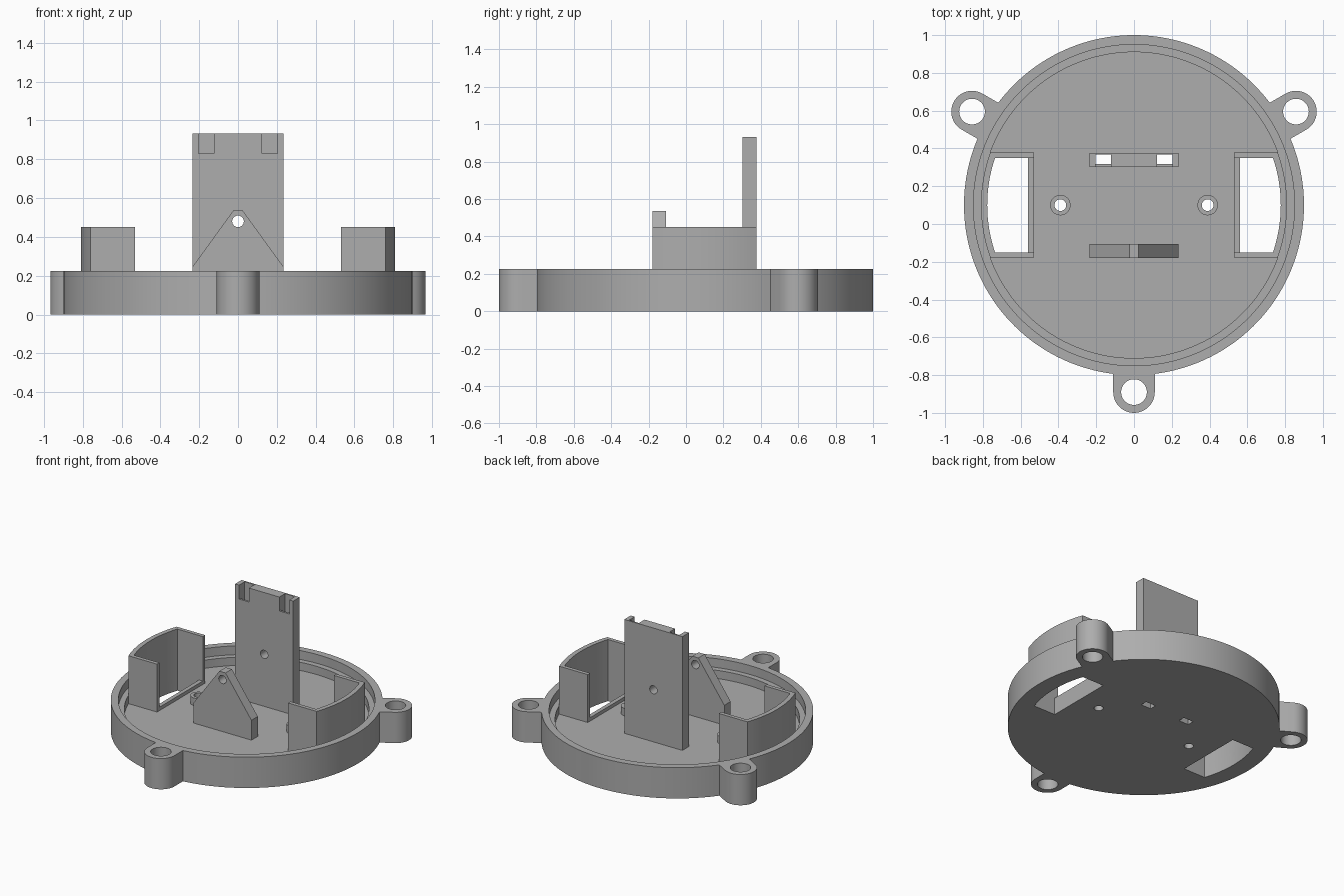
import bpy, bmesh, math
from mathutils import Matrix

if "Cube" in bpy.data.objects:
    bpy.data.objects.remove(bpy.data.objects["Cube"])

CY = 0.1                      # centre of the round base in y
RIM_Z, LEDGE_Z, FLOOR_Z = 0.225, 0.16, 0.10

grey = bpy.data.materials.new("plain grey")
grey.diffuse_color = (0.42, 0.42, 0.42, 1)
grey.use_nodes = True
grey.node_tree.nodes["Principled BSDF"].inputs["Base Color"].default_value = grey.diffuse_color


def circle(x, y, r, n=48):
    return [(x + r * math.cos(2 * math.pi * i / n), y + r * math.sin(2 * math.pi * i / n)) for i in range(n)]


def rect(x0, x1, y0, y1):
    return [(x0, y0), (x1, y0), (x1, y1), (x0, y1)]


def prism(name, loops, lo, hi, upright=False):
    """Extrude an outline (first loop) with holes (other loops); upright extrudes along y."""
    cu = bpy.data.curves.new(name, 'CURVE')
    cu.dimensions, cu.fill_mode, cu.extrude = '2D', 'BOTH', (hi - lo) / 2
    for pts in loops:
        sp = cu.splines.new('POLY')
        sp.points.add(len(pts) - 1)
        for p, (x, y) in zip(sp.points, pts):
            p.co = (x, y, 0, 1)
        sp.use_cyclic_u = True
    tmp = bpy.data.objects.new(name + "_outline", cu)
    bpy.context.collection.objects.link(tmp)
    bpy.context.view_layer.update()
    me = bpy.data.meshes.new_from_object(tmp.evaluated_get(bpy.context.evaluated_depsgraph_get()))
    bpy.data.objects.remove(tmp)
    mid = (lo + hi) / 2
    if upright:
        me.transform(Matrix.Translation((0, mid, 0)) @ Matrix.Rotation(math.pi / 2, 4, 'X'))
    else:
        me.transform(Matrix.Translation((0, 0, mid)))
    bm = bmesh.new()
    bm.from_mesh(me)
    bmesh.ops.remove_doubles(bm, verts=bm.verts, dist=1e-5)
    bmesh.ops.recalc_face_normals(bm, faces=bm.faces)
    bm.to_mesh(me)
    bm.free()
    me.materials.clear()
    me.materials.append(grey)
    ob = bpy.data.objects.new(name, me)
    bpy.context.collection.objects.link(ob)
    return ob


def cut(ob, cutters):
    for c in cutters:
        m = ob.modifiers.new("cut", 'BOOLEAN')
        m.operation, m.solver, m.object = 'DIFFERENCE', 'EXACT', c
        c.hide_render = True
    bpy.context.view_layer.update()
    me = bpy.data.meshes.new_from_object(ob.evaluated_get(bpy.context.evaluated_depsgraph_get()))
    ob.modifiers.clear()
    ob.data = me
    for c in cutters:
        bpy.data.objects.remove(c)


def base_outline(R=0.9, ear_r=0.11, ear_d=0.99):
    """Round base with three straight-sided rounded ears."""
    pts, a = [], math.asin(ear_r / R)
    for k in range(3):
        d = math.radians(-90 + 120 * k)
        ex, ey = ear_d * math.cos(d), CY + ear_d * math.sin(d)
        for i in range(25):
            t = d - math.pi / 2 + math.pi * i / 24
            pts.append((ex + ear_r * math.cos(t), ey + ear_r * math.sin(t)))
        span = 2 * math.pi / 3 - 2 * a
        for i in range(49):
            t = d + a + span * i / 48
            pts.append((R * math.cos(t), CY + R * math.sin(t)))
    return pts


def arc_box(s, x, r, h):
    """Box with one curved outer side, on side s of the base."""
    y0 = CY - h
    a = math.asin(h / r)
    arc = [(s * r * math.cos(-a + 2 * a * i / 16), CY + r * math.sin(-a + 2 * a * i / 16)) for i in range(17)]
    return [(s * x, y0)] + arc + [(s * x, CY + h)]


# Base dish with ear holes, stepped rim, windows, screw and wire holes
ear_holes = [circle(0.99 * math.cos(math.radians(d)), CY + 0.99 * math.sin(math.radians(d)), 0.068)
             for d in (-90, 30, 150)]
base = prism("base_dish", [base_outline()] + ear_holes, 0, RIM_Z)
cutters = [prism("rim_cutter", [circle(0, CY, 0.85, 144)], LEDGE_Z, 0.4),
           prism("floor_cutter", [circle(0, CY, 0.81, 144)], FLOOR_Z, 0.4)]
for s in (-1, 1):
    cutters += [prism("window_cutter", [arc_box(s, 0.56, 0.777, 0.25)], -0.1, 0.3),
                prism("screw_cutter", [circle(s * 0.39, CY, 0.031)], -0.1, 0.3),
                prism("wire_cutter", [rect(s * 0.163 - 0.04, s * 0.163 + 0.04, 0.317, 0.367)], -0.1, 0.3)]
cut(base, cutters)

# Side holders: tall walls open to the middle, low sill, and screw bosses
for s, side in ((-1, "left"), (1, "right")):
    outer, inner = arc_box(s, 0.53, 0.81, 0.278), arc_box(s, 0.53, 0.777, 0.25)
    prism(side + "_holder_wall", [outer + inner[::-1]], FLOOR_Z, 0.45)
    prism(side + "_holder_sill", [rect(min(s * 0.53, s * 0.56), max(s * 0.53, s * 0.56), CY - 0.25, CY + 0.25)],
          FLOOR_Z, FLOOR_Z + 0.025)
    prism(side + "_screw_boss", [circle(s * 0.39, CY, 0.054), circle(s * 0.39, CY, 0.031)], FLOOR_Z, 0.155)

# Tall rear plate with two wire channels that open forward at the top
plate = prism("rear_plate", [rect(-0.235, 0.235, FLOOR_Z, 0.932), circle(0, 0.48, 0.03, 32)],
              0.302, 0.377, upright=True)
cutters = []
for s in (-1, 1):
    x0, x1 = s * 0.163 - 0.04, s * 0.163 + 0.04
    cutters += [prism("channel_cutter", [rect(x0, x1, 0.317, 0.367)], 0, 1.1),
                prism("notch_cutter", [rect(x0, x1, 0.25, 0.34)], 0.83, 1.1)]
cut(plate, cutters)

# Pointed front support
prism("front_support", [[(-0.235, FLOOR_Z), (0.235, FLOOR_Z), (0.235, 0.245), (0.025, 0.535),
                         (-0.025, 0.535), (-0.235, 0.245)], circle(0, 0.48, 0.03, 32)],
      -0.18, -0.107, upright=True)

# Smooth round walls, keep edges sharp
for ob in bpy.context.collection.objects:
    ob.select_set(True)
    bpy.context.view_layer.objects.active = ob
bpy.ops.object.shade_smooth_by_angle(angle=math.radians(30))
